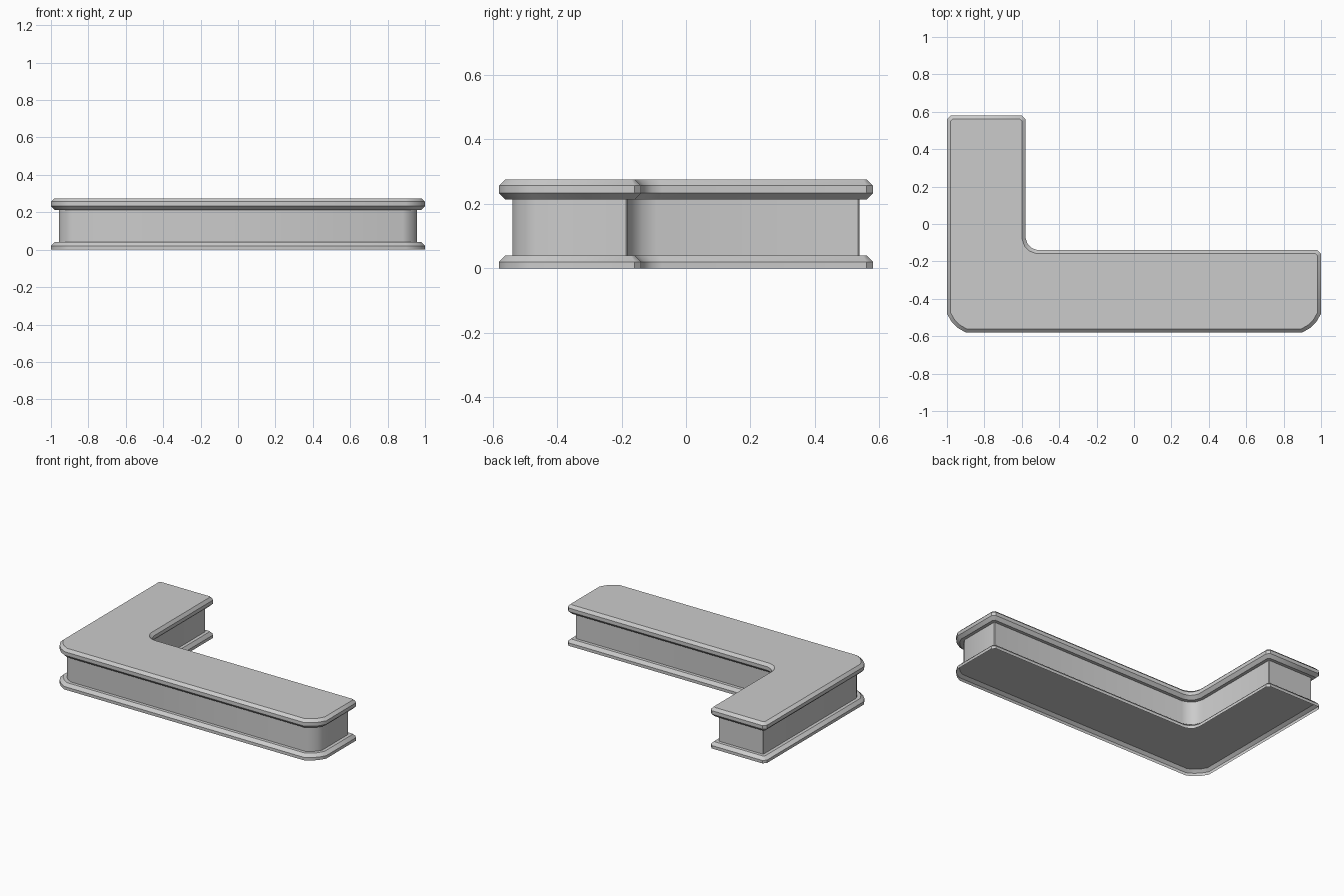
import bpy, bmesh, math
from mathutils import Vector

if "Cube" in bpy.data.objects:
    bpy.data.objects.remove(bpy.data.objects["Cube"])

# L-shaped plan, counter-clockwise: x, y, inset direction, kind of corner
CORNERS = [
    (-1.0, -0.58, 1, 1, "front"),
    (1.0, -0.58, -1, 1, "front"),
    (1.0, -0.14, -1, -1, "small"),
    (-0.58, -0.14, -1, -1, "inner"),
    (-0.58, 0.58, -1, -1, "small"),
    (-1.0, 0.58, 1, -1, "small"),
]
# kind: cut, change of cut with inset, segments, roundness
KINDS = {
    "front": (0.10, -0.59, 3, 0.4),
    "small": (0.02, -0.42, 1, 0.0),
    "inner": (0.065, 0.59, 3, 0.7),
}


def outline(inset):
    """Plan outline moved inwards, with cut or rounded corners."""
    pts = [Vector((x + sx * inset, y + sy * inset)) for x, y, sx, sy, k in CORNERS]
    result = []
    for i, p in enumerate(pts):
        cut, change, segs, roundness = KINDS[CORNERS[i][4]]
        cut = max(cut + change * inset, 0.004)
        a = p + (pts[i - 1] - p).normalized() * cut
        b = p + (pts[(i + 1) % len(pts)] - p).normalized() * cut
        c = ((a + b) / 2).lerp(p, roundness)
        for k in range(segs + 1):
            t = k / segs
            result.append(a * (1 - t) ** 2 + c * 2 * t * (1 - t) + b * t * t)
    return result


def loft(name, profile, cap_bottom=False, cap_top=False):
    """Skin the plan outline through (z, inset) steps."""
    bm = bmesh.new()
    rings = [[bm.verts.new((p.x, p.y, z)) for p in outline(d)] for z, d in profile]
    n = len(rings[0])
    for lo, hi in zip(rings, rings[1:]):
        for i in range(n):
            j = (i + 1) % n
            bm.faces.new((lo[i], lo[j], hi[j], hi[i]))
    if cap_bottom:
        bm.faces.new(rings[0][::-1])
    if cap_top:
        bm.faces.new(rings[-1])
    mesh = bpy.data.meshes.new(name)
    bm.to_mesh(mesh)
    bm.free()
    obj = bpy.data.objects.new(name, mesh)
    bpy.context.collection.objects.link(obj)
    bpy.context.view_layer.objects.active = obj
    obj.select_set(True)
    bpy.ops.object.shade_smooth_by_angle(angle=math.radians(32))
    obj.select_set(False)
    return obj


# Plinth band, open underneath, with bevelled upper edge
loft("base_trim", [(0, 0), (0.02, 0), (0.04, 0.02), (0.04, 0.042)])
# Recessed underside panel closing the plinth
loft("base_panel", [(0.038, 0.018)], cap_bottom=True)
# Recessed counter walls
loft("counter_body", [(0.04, 0.042), (0.213, 0.042)])
# Counter top bevelled on both edges
loft("counter_top", [(0.213, 0.042), (0.213, 0.02), (0.233, 0),
                     (0.257, 0), (0.275, 0.018)], cap_top=True)
